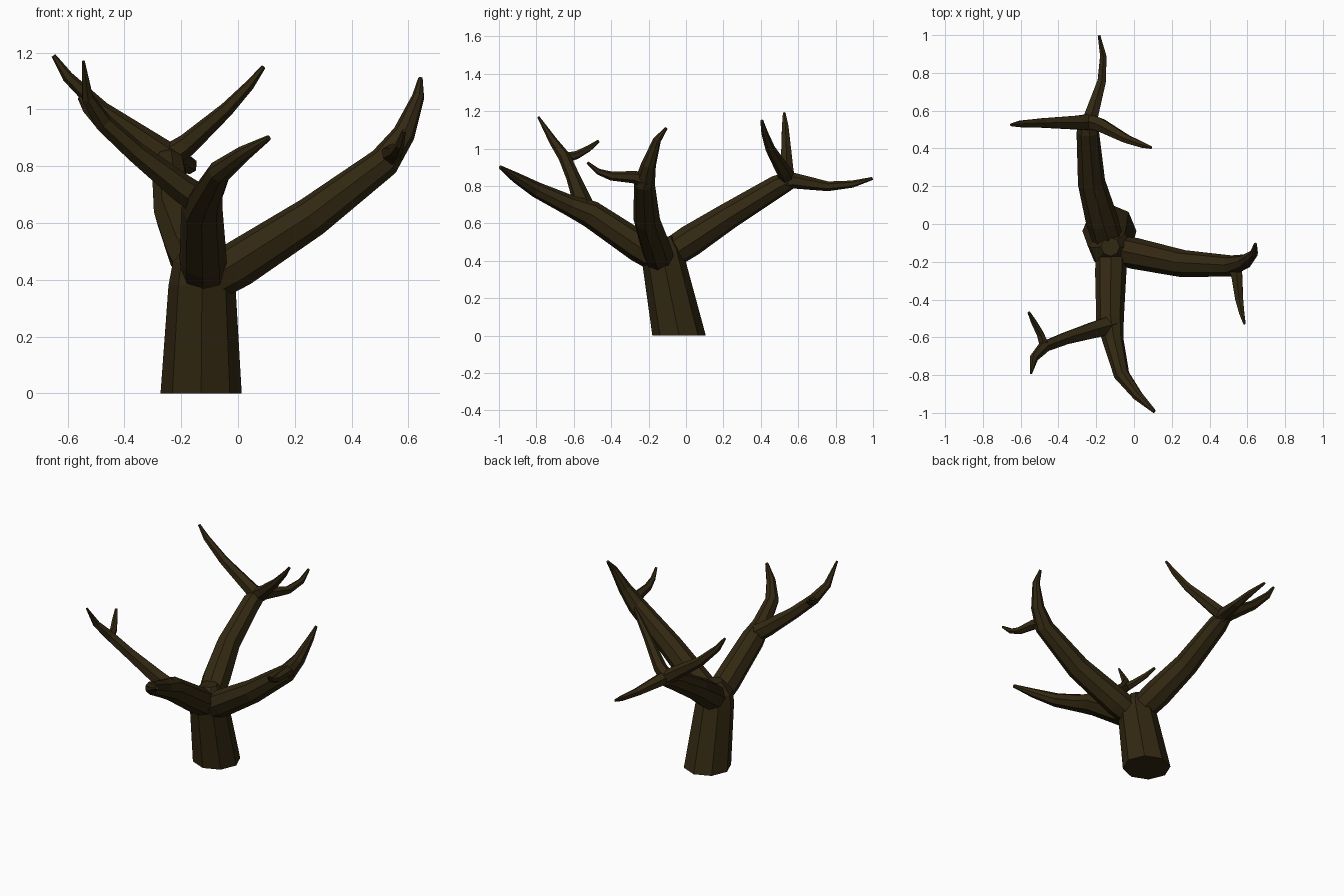
import bpy, bmesh, math
from mathutils import Vector

bark = bpy.data.materials.new("dark_bark")
bark.diffuse_color = (0.032, 0.021, 0.006, 1)


def limb(name, pts, sides, flat=False):
    """Faceted tapering tube through (x, y, z, radius) points."""
    bm = bmesh.new()
    path = [Vector(p[:3]) for p in pts]
    u, rings = None, []
    for i, c in enumerate(path):
        # Ring plane follows the average direction of the limb
        a = (c - path[i - 1]).normalized() if i else Vector()
        b = (path[i + 1] - c).normalized() if i < len(path) - 1 else Vector()
        t = Vector((0, 0, 1)) if flat else (a + b).normalized()
        if u is None:
            u = Vector((1, 0, 0)) if flat else Vector((0, 0, 1))
        u = (u - t * u.dot(t)).normalized()
        v = t.cross(u)
        ring = []
        for k in range(sides):
            ang = 2 * math.pi * k / sides
            ring.append(bm.verts.new(c + pts[i][3] * (u * math.cos(ang) + v * math.sin(ang))))
        rings.append(ring)
    for r0, r1 in zip(rings, rings[1:]):
        for k in range(sides):
            n = (k + 1) % sides
            bm.faces.new((r0[k], r0[n], r1[n], r1[k]))
    bm.faces.new(rings[0][::-1])
    bm.faces.new(rings[-1])
    bmesh.ops.recalc_face_normals(bm, faces=bm.faces)
    me = bpy.data.meshes.new(name)
    bm.to_mesh(me)
    bm.free()
    me.materials.append(bark)
    bpy.context.collection.objects.link(bpy.data.objects.new(name, me))


# Leaning trunk, narrowing into the crown where the boughs meet
limb("trunk", [(-.13, -.037, 0, .143), (-.127, -.115, .38, .118),
               (-.125, -.125, .46, .105), (-.125, -.12, .53, .05)], 8, flat=True)

# Bough to the right, with its forward twig
limb("right_bough", [(-.11, -.135, .39, .075), (0, -.155, .455, .083), (.26, -.21, .622, .072),
                     (.515, -.222, .815, .056), (.585, -.2, .915, .04),
                     (.635, -.155, 1.045, .022), (.643, -.105, 1.11, .008)], 8)
limb("right_bough_twig", [(.53, -.21, .83, .045), (.545, -.28, .847, .033),
                          (.557, -.4, .853, .024), (.57, -.47, .877, .016),
                          (.585, -.527, .925, .007)], 6)

# Bough to the front, with a forked side branch
limb("front_bough", [(-.12, -.14, .41, .08), (-.123, -.25, .475, .083), (-.127, -.51, .65, .073),
                     (-.11, -.62, .695, .056), (-.065, -.8, .78, .042),
                     (.02, -.91, .845, .028), (.108, -.993, .9, .01)], 8)
limb("front_side_branch", [(-.12, -.535, .67, .055), (-.2, -.557, .725, .05),
                           (-.36, -.605, .85, .037), (-.475, -.65, .955, .033),
                           (-.53, -.71, 1.04, .023), (-.545, -.79, 1.17, .006)], 6)
limb("front_side_twig", [(-.475, -.645, .95, .028), (-.495, -.585, .965, .022),
                         (-.53, -.52, 1.0, .017), (-.557, -.468, 1.04, .008)], 6)

# Bough to the back, splitting into three
limb("back_bough", [(-.13, -.11, .42, .08), (-.17, .02, .505, .086), (-.225, .22, .635, .073),
                    (-.245, .49, .8, .06), (-.24, .565, .832, .045)], 8)
limb("back_rear_branch", [(-.24, .51, .82, .045), (-.225, .58, .828, .042), (-.17, .76, .798, .026),
                          (-.163, .89, .81, .019), (-.185, .997, .84, .008)], 6)
limb("back_left_branch", [(-.225, .54, .82, .05), (-.3, .537, .875, .042), (-.48, .535, 1.0, .029),
                          (-.6, .53, 1.115, .02), (-.65, .525, 1.19, .008)], 6)
limb("back_right_branch", [(-.25, .545, .83, .045), (-.18, .525, .875, .04), (-.04, .45, 1.0, .026),
                           (.04, .42, 1.085, .018), (.09, .405, 1.15, .008)], 6)
